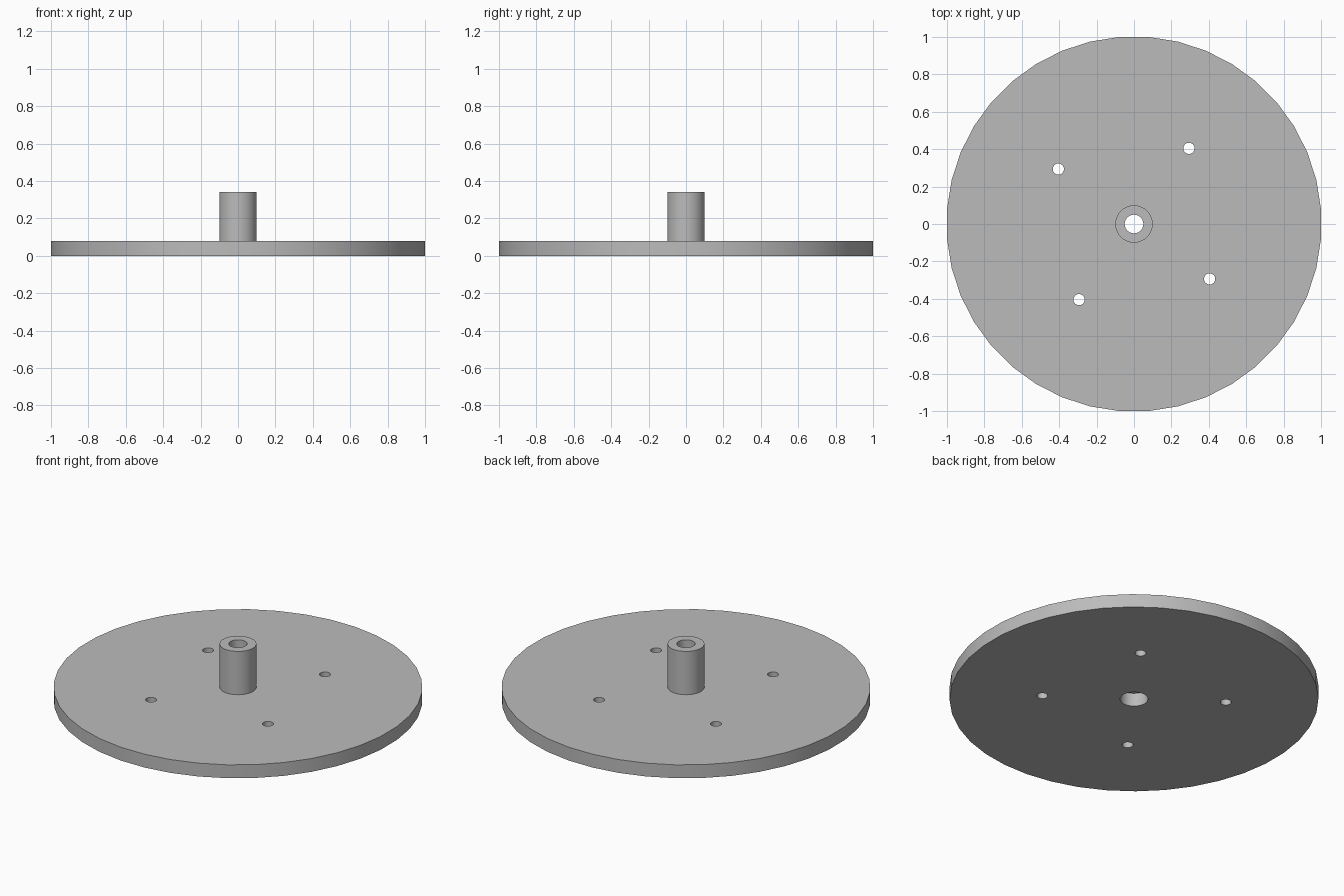
import bpy, math
from math import radians, sin, cos

cube = bpy.data.objects.get("Cube")
if cube:
    bpy.data.objects.remove(cube, do_unlink=True)

PLATE_T, TOP = 0.08, 0.34

grey = bpy.data.materials.new("plain grey")
grey.use_nodes = True
colour = (0.5, 0.5, 0.5, 1)
grey.diffuse_color = colour
grey.node_tree.nodes["Principled BSDF"].inputs["Base Color"].default_value = colour


def cylinder(name, radius, z0, z1, sides, x=0, y=0, turn=0):
    bpy.ops.mesh.primitive_cylinder_add(
        vertices=sides, radius=radius, depth=z1 - z0,
        location=(x, y, (z0 + z1) / 2), rotation=(0, 0, turn))
    ob = bpy.context.object
    ob.name = name
    ob.data.materials.append(grey)
    return ob


def drill(target, radius, sides, x=0, y=0):
    """Cut a vertical through hole and drop the cutter."""
    cutter = cylinder("hole_cutter", radius, -0.5, 1, sides, x, y)
    cutter.hide_render = True
    mod = target.modifiers.new("hole", 'BOOLEAN')
    mod.operation, mod.solver, mod.object = 'DIFFERENCE', 'EXACT', cutter
    bpy.context.view_layer.objects.active = target
    bpy.ops.object.modifier_apply(modifier=mod.name)
    bpy.data.objects.remove(cutter, do_unlink=True)


# Round base plate with a wide centre hole and four bolt holes
plate = cylinder("base_plate", 1.003, 0, PLATE_T, 40, turn=radians(4.5))
drill(plate, 0.076, 32)
for k in range(4):
    a = radians(54 + 90 * k)
    drill(plate, 0.03, 24, 0.5 * cos(a), 0.5 * sin(a))

# Hollow hub standing on the plate, with a narrower bore
hub = cylinder("centre_hub", 0.1, PLATE_T, TOP, 40)
drill(hub, 0.05, 32)

# Smooth round walls, sharp rims
for ob in (plate, hub):
    bpy.ops.object.select_all(action='DESELECT')
    ob.select_set(True)
    bpy.context.view_layer.objects.active = ob
    bpy.ops.object.shade_smooth_by_angle(angle=radians(30))
